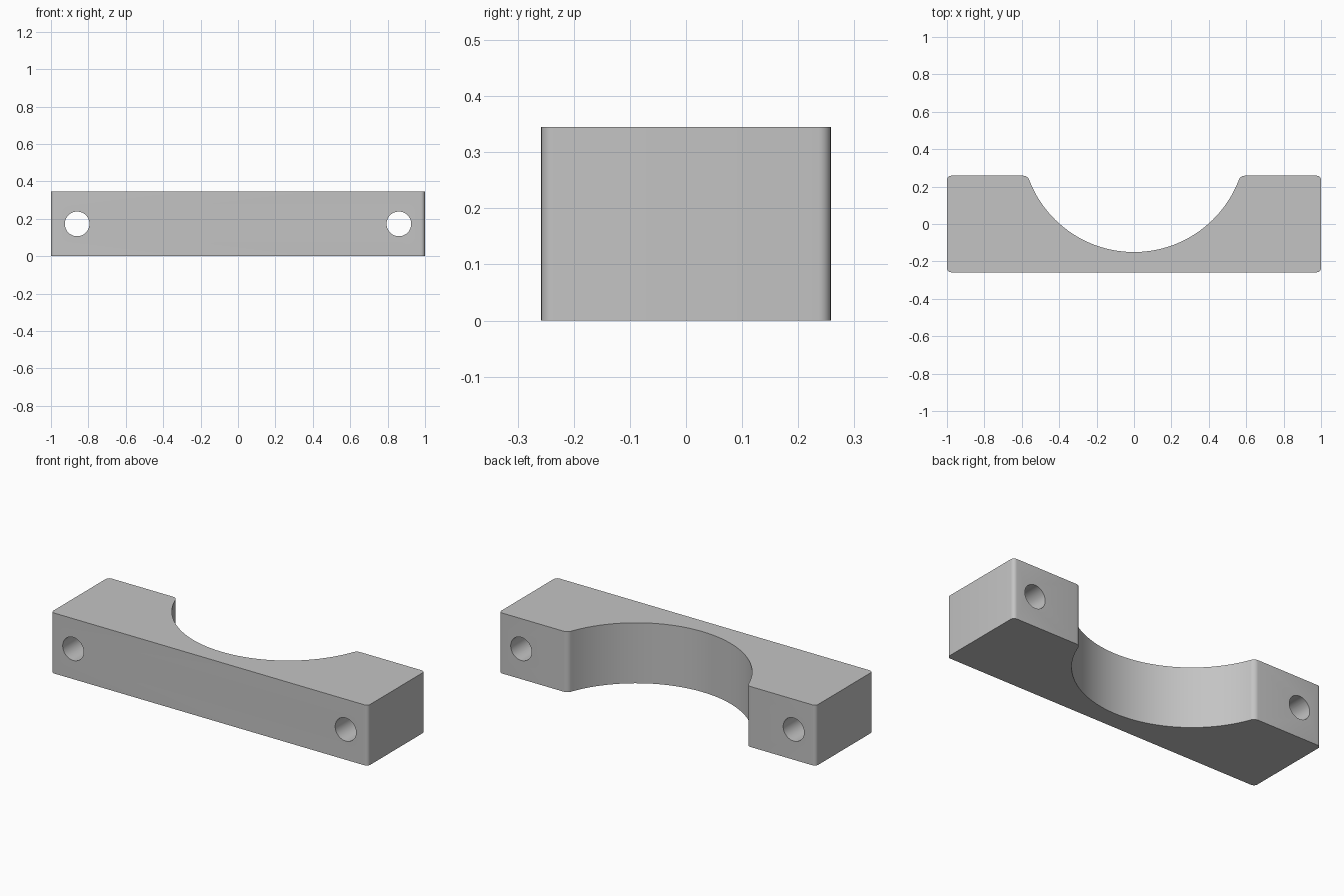
import bpy, bmesh, math

cube = bpy.data.objects.get("Cube")
if cube:
    bpy.data.objects.remove(cube, do_unlink=True)

HALF_X, HALF_Y, HEIGHT = 1.0, 0.258, 0.345
ARC_R, ARC_Y, ARC_STEPS = 0.6, 0.45, 48
HOLE_X, HOLE_R = 0.86, 0.066

grey = bpy.data.materials.new("plain grey")
grey.use_nodes = True
colour = (0.55, 0.55, 0.55, 1)
grey.diffuse_color = colour
grey.node_tree.nodes["Principled BSDF"].inputs["Base Color"].default_value = colour

# Outline of the clamp half, with the round saddle cut into its back
lip = math.acos((ARC_Y - HALF_Y) / ARC_R)
outline = [(-HALF_X, -HALF_Y), (HALF_X, -HALF_Y), (HALF_X, HALF_Y)]
for i in range(ARC_STEPS + 1):
    a = lip - 2 * lip * i / ARC_STEPS
    outline.append((ARC_R * math.sin(a), ARC_Y - ARC_R * math.cos(a)))
outline.append((-HALF_X, HALF_Y))

# Extrude the outline upwards
bm = bmesh.new()
base = bm.faces.new([bm.verts.new((x, y, 0)) for x, y in outline])
top = bmesh.ops.extrude_face_region(bm, geom=[base])
bmesh.ops.translate(bm, vec=(0, 0, HEIGHT),
                    verts=[v for v in top["geom"] if isinstance(v, bmesh.types.BMVert)])
bmesh.ops.recalc_face_normals(bm, faces=bm.faces)

# Round the upright corners and the two saddle lips
corners = [e for e in bm.edges
           if abs(e.verts[0].co.z - e.verts[1].co.z) > HEIGHT / 2
           and e.calc_face_angle() > math.radians(40)]
bmesh.ops.bevel(bm, geom=corners, offset=0.022, segments=6, profile=0.5, affect='EDGES')
mesh = bpy.data.meshes.new("clamp_block")
bm.to_mesh(mesh)
bm.free()
block = bpy.data.objects.new("clamp_block", mesh)
bpy.context.collection.objects.link(block)
mesh.materials.append(grey)

# Bolt holes running front to back
for side, name in ((1, "left"), (-1, "right")):
    bpy.ops.mesh.primitive_cylinder_add(
        vertices=48, radius=HOLE_R, depth=1,
        location=(side * HOLE_X, 0, HEIGHT / 2), rotation=(math.pi / 2, 0, 0))
    cutter = bpy.context.object
    cutter.name = name + "_bolt_hole_cutter"
    cutter.data.materials.append(grey)
    cut = block.modifiers.new(name + "_bolt_hole", 'BOOLEAN')
    cut.operation, cut.solver, cut.object = 'DIFFERENCE', 'EXACT', cutter
    bpy.ops.object.select_all(action='DESELECT')
    block.select_set(True)
    bpy.context.view_layer.objects.active = block
    bpy.ops.object.modifier_apply(modifier=cut.name)
    bpy.data.objects.remove(cutter, do_unlink=True)

bpy.ops.object.shade_smooth_by_angle(angle=math.radians(30))
